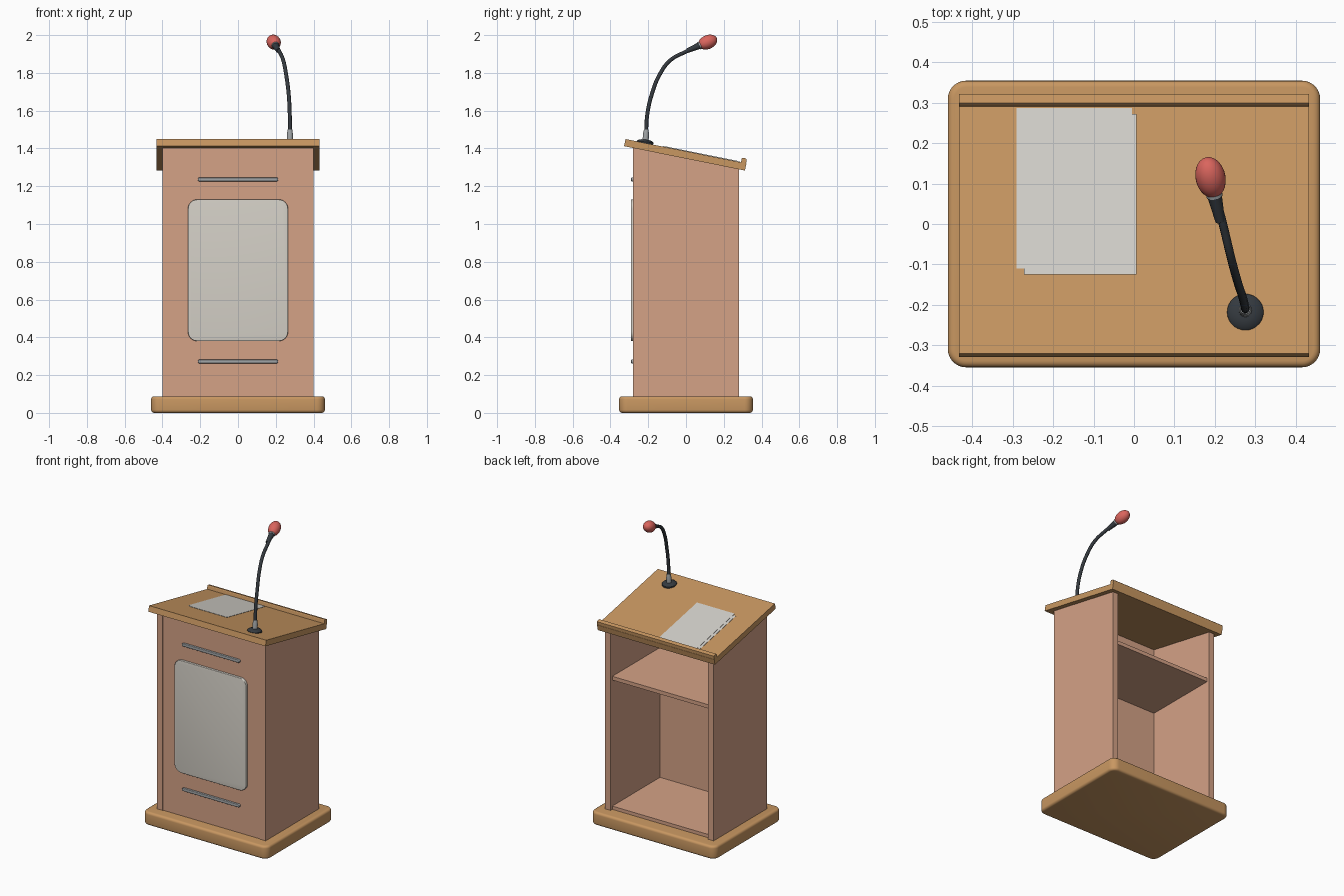
import bpy
import bmesh
from math import radians
from mathutils import Vector

cube = bpy.data.objects.get("Cube")
if cube:
    bpy.data.objects.remove(cube, do_unlink=True)


def material(name, color, rough=0.6):
    m = bpy.data.materials.new(name)
    m.use_nodes = True
    m.diffuse_color = (*color, 1)
    bsdf = m.node_tree.nodes["Principled BSDF"]
    bsdf.inputs["Base Color"].default_value = (*color, 1)
    bsdf.inputs["Roughness"].default_value = rough
    return m


OAK = material("golden oak", (0.58, 0.31, 0.12))
PANEL = material("rosy wood", (0.66, 0.36, 0.24))
PLATE = material("pale grey plate", (0.66, 0.63, 0.57))
PAPER = material("white paper", (0.66, 0.64, 0.60))
METAL = material("grey metal", (0.36, 0.38, 0.39))
BLACK = material("dark rubber", (0.035, 0.042, 0.05))
RED = material("red foam", (0.70, 0.13, 0.11))


def finish(name, bm, mat, smooth=False):
    bmesh.ops.recalc_face_normals(bm, faces=bm.faces)
    mesh = bpy.data.meshes.new(name)
    bm.to_mesh(mesh)
    bm.free()
    mesh.materials.append(mat)
    ob = bpy.data.objects.new(name, mesh)
    bpy.context.collection.objects.link(ob)
    if smooth:
        bpy.ops.object.select_all(action="DESELECT")
        ob.select_set(True)
        bpy.context.view_layer.objects.active = ob
        bpy.ops.object.shade_smooth_by_angle(angle=radians(35))
    return ob


def box(name, lo, hi, mat, corner_axis=None, corner=0, edge=0):
    """Box between two corners; rounds edges along one axis, then the rims."""
    bm = bmesh.new()
    bmesh.ops.create_cube(bm, size=1)
    lo, hi = Vector(lo), Vector(hi)
    for v in bm.verts:
        v.co = (lo + hi) / 2 + v.co * (hi - lo)
    if corner:
        along = [e for e in bm.edges
                 if abs((e.verts[0].co - e.verts[1].co)[corner_axis]) > 1e-5]
        bmesh.ops.bevel(bm, geom=along, offset=corner, segments=8,
                        profile=0.5, affect="EDGES")
    if edge:
        rim = [e for e in bm.edges
               if abs((e.verts[0].co - e.verts[1].co)[corner_axis]) < 1e-5]
        bmesh.ops.bevel(bm, geom=rim, offset=edge, segments=4,
                        profile=0.5, affect="EDGES")
    return finish(name, bm, mat, bool(corner))


def extrude_x(name, profile, x0, x1, mat):
    """Prism along x from a (y, z) outline."""
    bm = bmesh.new()
    face = bm.faces.new([bm.verts.new((x0, y, z)) for y, z in profile])
    out = bmesh.ops.extrude_face_region(bm, geom=[face])
    moved = [g for g in out["geom"] if isinstance(g, bmesh.types.BMVert)]
    bmesh.ops.translate(bm, verts=moved, vec=(x1 - x0, 0, 0))
    return finish(name, bm, mat)


def lathe(name, profile, origin, axis, mat, steps=28):
    """Revolve (radius, height) points around an axis."""
    bm = bmesh.new()
    verts = [bm.verts.new((r, 0, h)) for r, h in profile]
    edges = [bm.edges.new(p) for p in zip(verts, verts[1:])]
    bmesh.ops.spin(bm, geom=verts + edges, cent=(0, 0, 0), axis=(0, 0, 1),
                   angle=radians(360), steps=steps)
    bmesh.ops.remove_doubles(bm, verts=bm.verts, dist=1e-5)
    turn = Vector((0, 0, 1)).rotation_difference(Vector(axis))
    for v in bm.verts:
        v.co = turn @ v.co + Vector(origin)
    return finish(name, bm, mat, True)


SLOPE = -0.2015


def underside(y):
    return 1.346 + SLOPE * y


def top(y):
    return 1.385 + SLOPE * y


# Plinth
box("plinth", (-0.46, -0.354, 0), (0.46, 0.354, 0.088), OAK, 2, 0.045, 0.016)

# Cabinet, open at the back
for side, s in (("left", 1), ("right", -1)):
    extrude_x(side + "_side_panel",
              [(-0.28, 0.085), (0.28, 0.085), (0.28, underside(0.28)),
               (-0.28, underside(-0.28))], s * 0.36, s * 0.4, PANEL)
extrude_x("front_panel",
          [(-0.276, 0.085), (-0.24, 0.085), (-0.24, underside(-0.24)),
           (-0.276, underside(-0.276))], -0.36, 0.36, PANEL)
for name, z in (("bottom_board", 0.085), ("shelf", 0.95)):
    box(name, (-0.36, -0.24, z), (0.36, 0.262, z + 0.025), PANEL)

# Sloping desk top and its stop ledge
extrude_x("desk_top",
          [(-0.32, top(-0.32)), (-0.328, underside(-0.328)),
           (0.312, underside(0.312)), (0.32, top(0.32))], -0.432, 0.432, OAK)
extrude_x("page_ledge",
          [(0.29, top(0.29) - 0.004), (0.295, 1.347), (0.299, 1.351),
           (0.317, 1.347), (0.321, 1.343), (0.318, top(0.318) - 0.004)],
          -0.432, 0.432, OAK)

# Two loose sheets, slightly offset
for name, x0, x1, y0, y1, lift in (
        ("lower_sheet", -0.29, -0.005, -0.11, 0.287, 0.001),
        ("upper_sheet", -0.272, 0.006, -0.125, 0.272, 0.003)):
    extrude_x(name, [(y0, top(y0) + lift - 0.001), (y1, top(y1) + lift - 0.001),
                     (y1, top(y1) + lift + 0.001), (y0, top(y0) + lift + 0.001)],
              x0, x1, PAPER)

# Front plate and trim bars
box("front_plate", (-0.265, -0.292, 0.38), (0.265, -0.274, 1.13),
    PLATE, 1, 0.05, 0.004)
for name, z in (("upper_trim_bar", 1.236), ("lower_trim_bar", 0.272)):
    box(name, (-0.213, -0.291, z - 0.01), (0.213, -0.274, z + 0.01),
        METAL, 1, 0.009, 0.004)

# Microphone foot and ferrule
foot = Vector((0.275, -0.218, top(-0.218)))
lathe("microphone_foot", [(0, -0.004), (0.045, -0.004), (0.045, 0.006),
                          (0.038, 0.013), (0.02, 0.018), (0, 0.018)],
      foot, (0, -SLOPE / 2, 1), BLACK)
lathe("microphone_ferrule", [(0, 0), (0.016, 0), (0.016, 0.035),
                             (0.012, 0.06), (0, 0.06)],
      foot + Vector((0, 0.004, 0.012)), (0, 0.06, 1), METAL)

# Flexible neck
path = [(0.275, -0.212, 1.47), (0.274, -0.205, 1.58), (0.268, -0.18, 1.69),
        (0.255, -0.14, 1.79), (0.24, -0.085, 1.865), (0.222, -0.01, 1.908),
        (0.208, 0.045, 1.932)]
curve = bpy.data.curves.new("microphone_neck", "CURVE")
curve.dimensions = "3D"
curve.bevel_depth = 0.0105
curve.bevel_resolution = 3
curve.resolution_u = 8
curve.use_fill_caps = True
spline = curve.splines.new("BEZIER")
spline.bezier_points.add(len(path) - 1)
for point, co in zip(spline.bezier_points, path):
    point.co = co
    point.handle_left_type = point.handle_right_type = "AUTO"
curve.materials.append(BLACK)
neck = bpy.data.objects.new("microphone_neck", curve)
bpy.context.collection.objects.link(neck)

# Microphone collar, ring and foam head along the neck's end direction
head = Vector((0.189, 0.115, 1.963))
aim = Vector((-0.2, 0.9, 0.38)).normalized()
lathe("microphone_collar", [(0, -0.12), (0.012, -0.12), (0.018, -0.05), (0, -0.05)],
      head, aim, BLACK)
lathe("microphone_ring", [(0, -0.052), (0.02, -0.052), (0.02, -0.043), (0, -0.043)],
      head, aim, METAL)
bm = bmesh.new()
bmesh.ops.create_uvsphere(bm, u_segments=28, v_segments=16, radius=1)
turn = Vector((0, 0, 1)).rotation_difference(aim)
for v in bm.verts:
    v.co = turn @ Vector((v.co.x * 0.037, v.co.y * 0.037, v.co.z * 0.053)) + head
finish("microphone_head", bm, RED, True)
